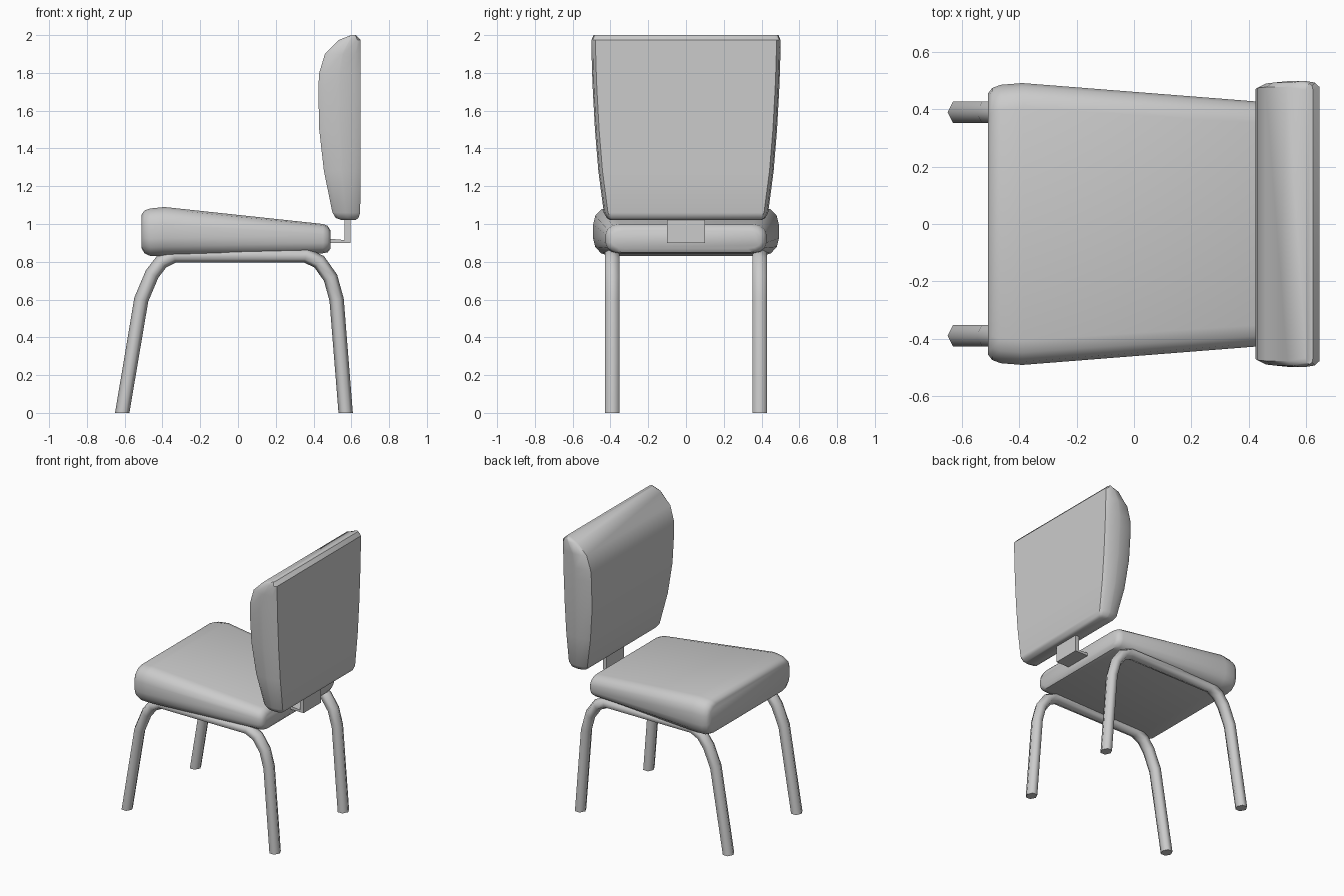
import bpy, math
from mathutils import Vector

if "Cube" in bpy.data.objects:
    bpy.data.objects.remove(bpy.data.objects["Cube"])


def loft(name, rings, angle=40):
    """Skin a list of equal-length rings and cap both ends."""
    n = len(rings[0])
    verts = [p for r in rings for p in r]
    faces = [(k * n + i, k * n + (i + 1) % n, (k + 1) * n + (i + 1) % n, (k + 1) * n + i)
             for k in range(len(rings) - 1) for i in range(n)]
    faces += [tuple(range(n))[::-1], tuple(range(len(verts) - n, len(verts)))]
    mesh = bpy.data.meshes.new(name)
    mesh.from_pydata(verts, [], faces)
    ob = bpy.data.objects.new(name, mesh)
    bpy.context.collection.objects.link(ob)
    bpy.ops.object.select_all(action='DESELECT')
    ob.select_set(True)
    bpy.context.view_layer.objects.active = ob
    bpy.ops.object.mode_set(mode='EDIT')
    bpy.ops.mesh.select_all(action='SELECT')
    bpy.ops.mesh.normals_make_consistent(inside=False)
    bpy.ops.object.mode_set(mode='OBJECT')
    bpy.ops.object.shade_smooth_by_angle(angle=math.radians(angle))
    return ob


def rounded(a0, a1, w, ra, rb, seg=3):
    """Rounded rectangle: a0..a1 by -w..w with elliptical corners."""
    pts = []
    corners = [(a1 - ra, w - rb, 0), (a0 + ra, w - rb, 90),
               (a0 + ra, rb - w, 180), (a1 - ra, rb - w, 270)]
    for ca, cb, start in corners:
        for i in range(seg + 1):
            t = math.radians(start + 90 * i / seg)
            pts.append((ca + ra * math.cos(t), cb + rb * math.sin(t)))
    return pts


# Seat cushion: sections along x (x, half width, bottom, top)
seat_rows = [(-.51, .455, .87, 1.05), (-.495, .475, .845, 1.072), (-.465, .486, .831, 1.082),
             (-.39, .492, .832, 1.09), (.45, .426, .845, 1.0),
             (.475, .415, .85, .99), (.49, .395, .87, .965)]
loft("seat", [[(x, b, a) for a, b in rounded(z0, z1, w, (z1 - z0) * .36, w * .175)]
              for x, w, z0, z1 in seat_rows])

# Backrest cushion: sections along z (z, front x, rear x, half width)
back_rows = [(1.02, .55, .62, .40), (1.032, .518, .638, .42), (1.06, .50, .647, .435),
             (1.28, .455, .648, .464), (1.5, .43, .648, .482), (1.72, .425, .648, .494),
             (1.8, .43, .648, .497), (1.9, .46, .648, .5),
             (1.975, .535, .648, .5), (2.0, .60, .625, .49)]
loft("backrest", [[(a, b, z) for a, b in rounded(x0, x1, w, (x1 - x0) * .48, .022, 2)]
                  for z, x0, x1, w in back_rows])

# Flat L-shaped bracket joining seat and backrest
profile = [(.45, .91), (.565, .915), (.565, 1.06), (.595, 1.06), (.595, .90), (.45, .90)]
profile[0] = (.45, .925)
loft("back_bracket", [[(x, y, z) for x, z in profile] for y in (-.1, .1)], 20)

# Bent six-sided tube legs, one frame per side
path = [Vector(p) for p in [(-.613, 0), (-.512, .6), (-.455, .735), (-.405, .80), (-.34, .833),
                            (.36, .833), (.43, .80), (.49, .715), (.522, .6), (.57, 0)]]
R = .038
for side, y0 in (("right", -.39), ("left", .39)):
    rings = []
    for i, p in enumerate(path):
        if i in (0, len(path) - 1):
            n = Vector((-1 if i == 0 else 1, 0))
        else:
            d0, d1 = (p - path[i - 1]).normalized(), (path[i + 1] - p).normalized()
            d = (d0 + d1).normalized()
            n = Vector((-d.y, d.x)) / d.dot(d1)
        ring = []
        for k in range(6):
            t = math.tau * k / 6
            q = p + n * R * math.cos(t)
            ring.append((q.x, y0 + R * 1.15 * math.sin(t), q.y))
        rings.append(ring)
    loft(side + "_leg_frame", rings, 65)
